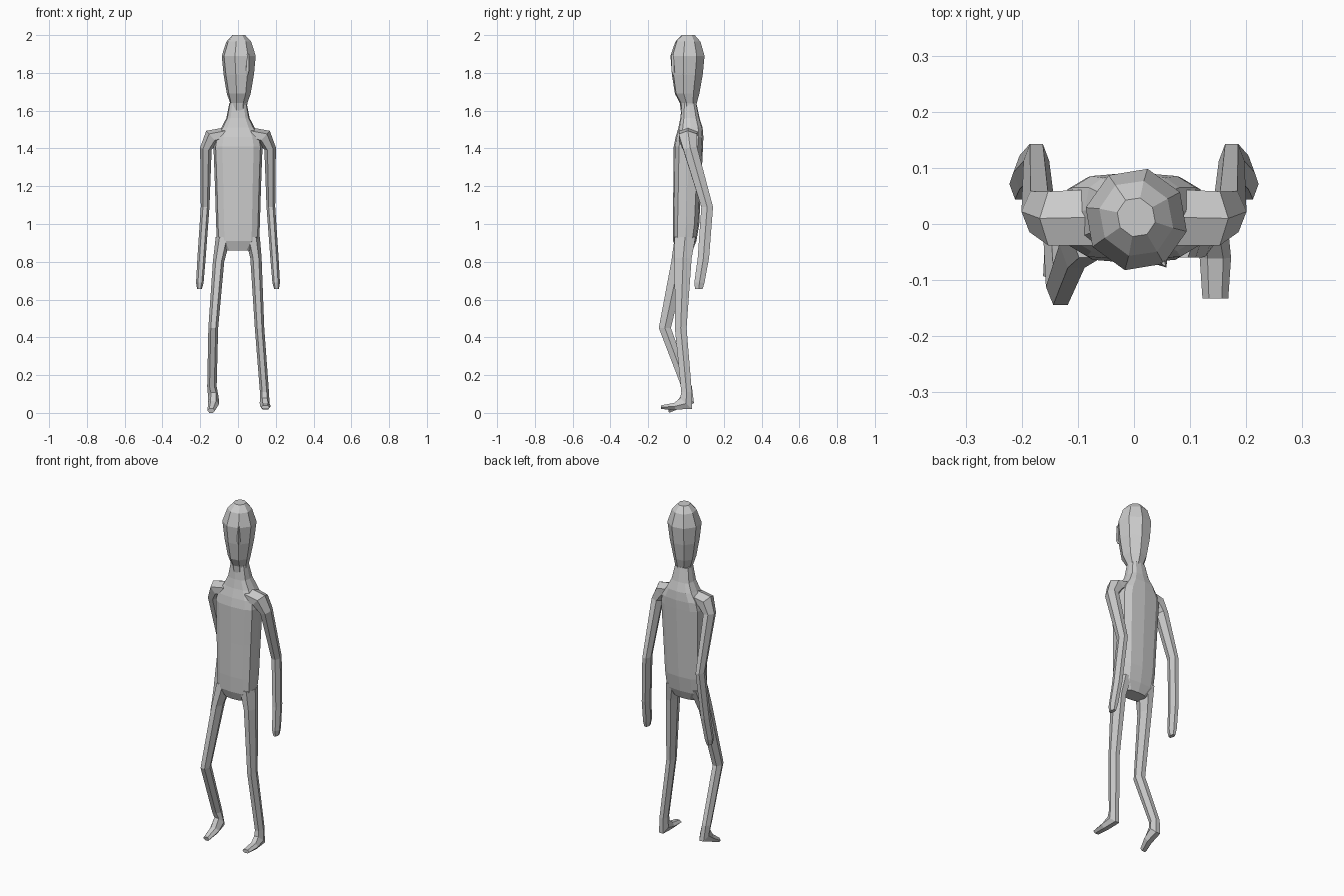
import bpy, bmesh
from math import sin, cos, pi, radians, copysign
from mathutils import Euler, Vector


def section(n, power=1.0):
    """Unit cross-section with n sides, scaled to fill -1..1 on both axes."""
    pts = [(cos(2 * pi * i / n), sin(2 * pi * i / n)) for i in range(n)]
    pts = [(copysign(abs(a) ** power, a), copysign(abs(b) ** power, b)) for a, b in pts]
    top = max(b for a, b in pts)
    return [(a, b / top) for a, b in pts]


def loft(name, rings, n, power=1.0, side=1):
    """Skin rings of (x, y, z, rx, ry, pitch, roll, yaw); side=-1 mirrors in x."""
    bm = bmesh.new()
    loops = []
    for r in rings:
        x, y, z, rx, ry, pitch, roll, yaw = (list(r) + [0, 0, 0])[:8]
        rot = Euler((radians(pitch), radians(roll), radians(yaw))).to_matrix()
        loop = []
        for a, b in section(n, power):
            p = rot @ Vector((a * rx, b * ry, 0)) + Vector((x, y, z))
            loop.append(bm.verts.new((p.x * side, p.y, p.z)))
        loops.append(loop)
    for lo, hi in zip(loops, loops[1:]):
        for i in range(n):
            j = (i + 1) % n
            bm.faces.new((lo[i], lo[j], hi[j], hi[i]))
    bm.faces.new(loops[0])
    bm.faces.new(loops[-1])
    bmesh.ops.recalc_face_normals(bm, faces=bm.faces)
    mesh = bpy.data.meshes.new(name)
    bm.to_mesh(mesh)
    bm.free()
    obj = bpy.data.objects.new(name, mesh)
    bpy.context.collection.objects.link(obj)
    return obj


# Torso and neck: height, half width, front y, back y
torso = [(0.86, 0.07, -0.05, 0.035), (0.91, 0.112, -0.068, 0.055),
         (1.0, 0.116, -0.07, 0.07), (1.2, 0.122, -0.067, 0.08),
         (1.41, 0.13, -0.065, 0.09), (1.46, 0.12, -0.055, 0.092),
         (1.51, 0.088, -0.04, 0.088), (1.56, 0.062, -0.03, 0.072),
         (1.64, 0.046, -0.022, 0.055)]
loft("torso", [(0, (f + b) / 2, z, w, (b - f) / 2) for z, w, f, b in torso], 12, 0.65)

# Head, turned towards its left
TURN = 32
head = [(1.60, 0.044, 0.042, 0.014), (1.64, 0.048, 0.045, 0.012),
        (1.69, 0.062, 0.069, 0.006), (1.79, 0.08, 0.086, 0.007),
        (1.89, 0.092, 0.093, 0.008), (1.965, 0.066, 0.07, 0.01),
        (2.0, 0.034, 0.036, 0.012)]
loft("head", [(0.004, y, z, w, d, 0, 0, TURN) for z, w, d, y in head], 8)

# Nose ridge
t = radians(TURN)
nose = []
for z, reach, w in [(1.9, 0.088, 0.004), (1.81, 0.089, 0.01), (1.79, 0.08, 0.009)]:
    nose.append((0.004 + reach * sin(t), 0.008 - reach * cos(t), z, w, 0.012, 0, 0, TURN))
loft("nose", nose, 4)

# Arms with shoulders
arm = [(0.07, 0.012, 1.475, 0.036, 0.05, 0, -90),
       (0.138, 0.01, 1.46, 0.045, 0.048, 0, -48),
       (0.17, 0.022, 1.40, 0.031, 0.037, 10, -10),
       (0.174, 0.112, 1.09, 0.023, 0.031),
       (0.193, 0.092, 0.82, 0.022, 0.03),
       (0.202, 0.071, 0.69, 0.02, 0.027),
       (0.204, 0.068, 0.656, 0.013, 0.02)]
for side, label in ((1, "left"), (-1, "right")):
    loft(label + "_arm", arm, 6, side=side)

# Straight left leg with flat foot
loft("left_leg", [(0.076, -0.005, 0.93, 0.04, 0.055), (0.095, -0.015, 0.82, 0.03, 0.045),
                  (0.114, -0.028, 0.45, 0.025, 0.031), (0.14, 0.003, 0.11, 0.024, 0.028),
                  (0.141, 0.0, 0.05, 0.026, 0.042, -42), (0.145, -0.06, 0.035, 0.028, 0.018, -85),
                  (0.145, -0.133, 0.03, 0.023, 0.01, -90)], 6)

# Bent right leg with toe pointing down
loft("right_leg", [(0.078, -0.005, 0.93, 0.04, 0.055), (0.103, -0.036, 0.8, 0.03, 0.042),
                   (0.131, -0.112, 0.45, 0.026, 0.032), (0.138, 0.003, 0.14, 0.025, 0.028),
                   (0.13, 0.014, 0.08, 0.028, 0.04, -45), (0.13, -0.035, 0.045, 0.029, 0.021, -65),
                   (0.142, -0.093, 0.012, 0.02, 0.012, -75)], 6, side=-1)
